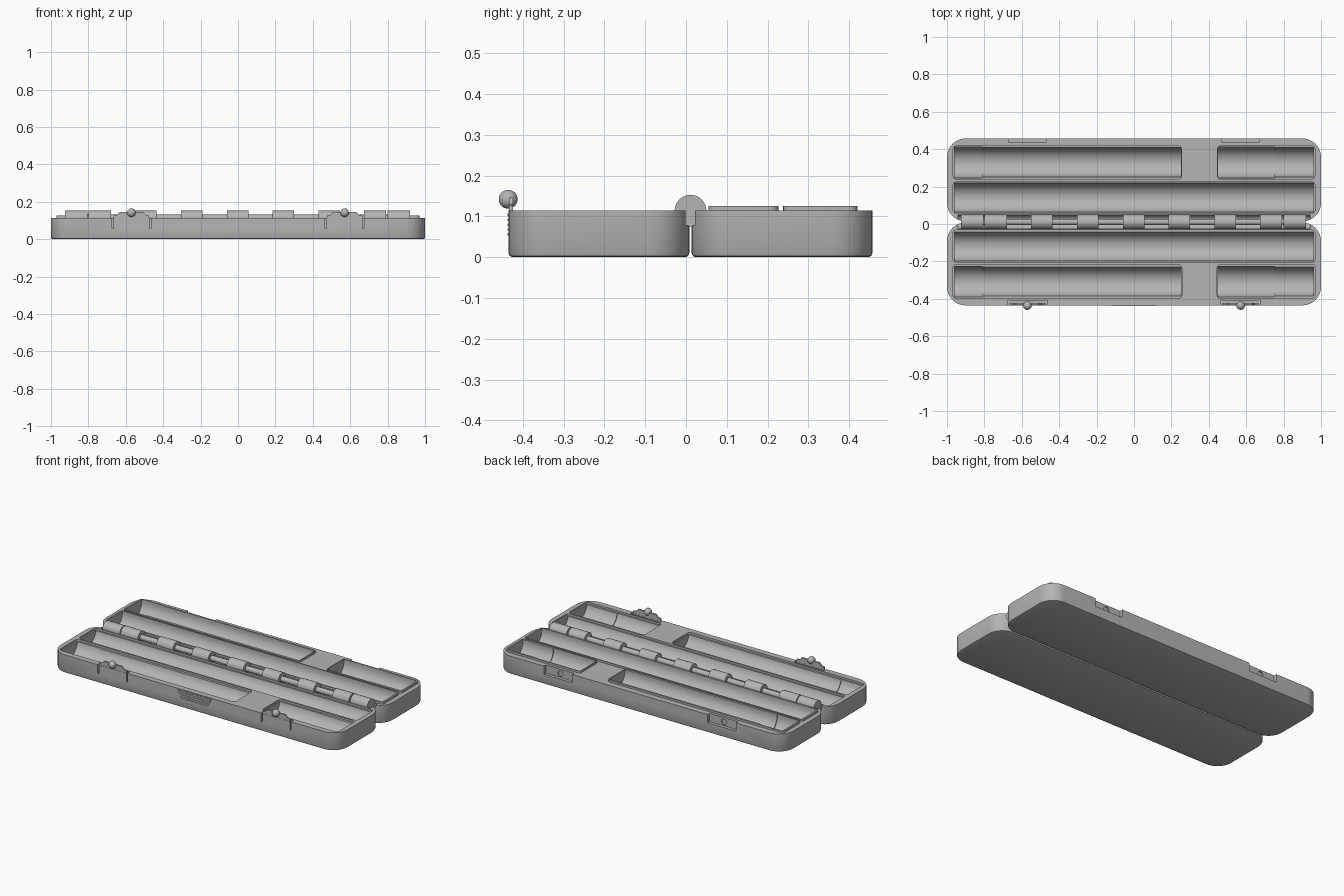
import bpy, bmesh, math
from mathutils import Matrix, Vector

if "Cube" in bpy.data.objects:
    bpy.data.objects.remove(bpy.data.objects["Cube"])

grey = bpy.data.materials.new("plain_grey")
grey.diffuse_color = (0.46, 0.46, 0.46, 1)
grey.use_nodes = True
grey.node_tree.nodes["Principled BSDF"].inputs["Base Color"].default_value = grey.diffuse_color

HINGE_Y, HINGE_Z, TOP = 0.011, 0.114, 0.114


def finish(name, bm):
    bmesh.ops.recalc_face_normals(bm, faces=bm.faces)
    me = bpy.data.meshes.new(name)
    bm.to_mesh(me)
    bm.free()
    ob = bpy.data.objects.new(name, me)
    bpy.context.collection.objects.link(ob)
    me.materials.append(grey)
    return ob


def loft(name, rings):
    """Skin a stack of equal point rings and cap both ends."""
    bm = bmesh.new()
    vs = [[bm.verts.new(p) for p in r] for r in rings]
    n = len(vs[0])
    for a, b in zip(vs, vs[1:]):
        for i in range(n):
            bm.faces.new((a[i], a[(i + 1) % n], b[(i + 1) % n], b[i]))
    bm.faces.new(vs[0][::-1])
    bm.faces.new(vs[-1])
    return finish(name, bm)


def round_rect(x0, x1, y0, y1, r, z, seg=10):
    pts = []
    for k, (cx, cy) in enumerate([(x1 - r, y1 - r), (x0 + r, y1 - r),
                                  (x0 + r, y0 + r), (x1 - r, y0 + r)]):
        for i in range(seg + 1):
            a = (k + i / seg) * math.pi / 2
            pts.append((cx + r * math.cos(a), cy + r * math.sin(a), z))
    return pts


def box(name, x0, x1, y0, y1, z0, z1):
    return loft(name, [[(x0, y0, z), (x1, y0, z), (x1, y1, z), (x0, y1, z)]
                       for z in (z0, z1)])


def cylinder(name, axis, centre, r, length, seg=32):
    bm = bmesh.new()
    rot = Vector((0, 0, 1)).rotation_difference(Vector(axis)).to_matrix().to_4x4()
    bmesh.ops.create_cone(bm, cap_ends=True, segments=seg, radius1=r, radius2=r,
                          depth=length, matrix=Matrix.Translation(centre) @ rot)
    return finish(name, bm)


def trough(x0, x1, y, r):
    """U-shaped cutter: half round below the rim, straight above."""
    prof = [(y + r * math.cos(a), TOP - r * math.sin(a))
            for a in (math.pi * i / 28 for i in range(29))]
    prof += [(y - r, 0.2), (y + r, 0.2)]
    return loft("cutter", [[(x, py, pz) for py, pz in prof] for x in (x0, x1)])


def boolean(ob, tool, op='DIFFERENCE'):
    m = ob.modifiers.new("bool", 'BOOLEAN')
    m.operation, m.object, m.solver = op, tool, 'EXACT'
    bpy.context.view_layer.objects.active = ob
    bpy.ops.object.modifier_apply(modifier=m.name)
    bpy.data.objects.remove(tool, do_unlink=True)


def smooth(ob):
    bpy.ops.object.select_all(action='DESELECT')
    ob.select_set(True)
    bpy.context.view_layer.objects.active = ob
    bpy.ops.object.shade_smooth_by_angle(angle=math.radians(30))


def tray(name, side):
    """One half of the case; side is 1 behind the hinge and -1 in front."""
    def span(a, b):
        return sorted((HINGE_Y + side * a, HINGE_Y + side * b))
    y0, y1 = span(0.003, 0.446)
    rings = [round_rect(-1 + e, 1 - e, y0 + e, y1 - e, 0.1 - e, z)
             for e, z in ((0.010, 0), (0.003, 0.003), (0, 0.010), (0, TOP))]
    ob = loft(name, rings)
    # raised lips on the back half, matching rebates in the front half
    za, zb = (0.10, 0.126) if side > 0 else (0.102, 0.2)
    for xa, xb, a, b in ((-0.97, 0.97, 0.044, 0.216), (-0.97, 0.256, 0.227, 0.409),
                         (0.444, 0.97, 0.227, 0.409)):
        ya, yb = span(a, b)
        lip = loft("lip", [round_rect(xa, xb, ya, yb, 0.02, z, 4) for z in (za, zb)])
        boolean(ob, lip, 'UNION' if side > 0 else 'DIFFERENCE')
    # round storage channels, wider at the end pockets
    for xa, xb, d, r in ((-0.96, 0.96, 0.131, 0.078), (-0.95, 0.25, 0.319, 0.078),
                         (-0.96, -0.81, 0.319, 0.083), (0.46, 0.96, 0.319, 0.078),
                         (0.45, 0.75, 0.319, 0.083)):
        boolean(ob, trough(xa, xb, HINGE_Y + side * d, r))
    # hinge clearance
    boolean(ob, cylinder("cutter", (1, 0, 0), (0, HINGE_Y, HINGE_Z), 0.037, 1.88))
    # latch openings
    for x in (-0.57, 0.57):
        if side > 0:
            boolean(ob, box("cutter", x - 0.1, x + 0.1, 0.437, 0.48, 0.062, 0.2))
            boolean(ob, cylinder("cutter", (0, 1, 0), (x, 0.437, 0.086), 0.018, 0.016, 20))
        else:
            boolean(ob, box("cutter", x - 0.1, x + 0.1, -0.423, -0.408, 0.06, 0.2))
            for s in (-0.1, 0.1):
                boolean(ob, box("cutter", x + s - 0.004, x + s + 0.004,
                                -0.46, -0.407, 0.058, 0.21))
    smooth(ob)


tray("front_tray", -1)
tray("back_tray", 1)

# Hinge knuckles and pin
for i, (a, b) in enumerate([(-0.925, -0.805), (-0.80, -0.68), (-0.55, -0.435),
                            (-0.305, -0.19), (-0.06, 0.055), (0.185, 0.30),
                            (0.43, 0.545), (0.675, 0.79), (0.80, 0.92)]):
    smooth(cylinder(f"hinge_knuckle_{i + 1}", (1, 0, 0),
                    ((a + b) / 2, HINGE_Y, HINGE_Z), 0.039, b - a))
smooth(cylinder("hinge_pin", (1, 0, 0), (0, HINGE_Y, HINGE_Z), 0.017, 1.8, 20))

# Latch tabs with ball catches
half = [(0.095, 0.105), (0.095, 0.127), (0.075, 0.131), (0.062, 0.146)]
outline = half + [(-x, z) for x, z in reversed(half)]
for side, x in (("left", -0.57), ("right", 0.57)):
    loft(f"{side}_latch_tab", [[(x + px, y, pz) for px, pz in outline]
                               for y in (-0.4335, -0.4235)])
    bm = bmesh.new()
    bmesh.ops.create_uvsphere(bm, u_segments=24, v_segments=14, radius=0.023,
                              matrix=Matrix.Translation((x, -0.436, 0.142)))
    smooth(finish(f"{side}_latch_ball", bm))

# Thumb grip ridges, narrowing downward
for i in range(5):
    z, w = 0.056 + 0.012 * i, 0.09 + 0.0075 * i
    box(f"grip_ridge_{i + 1}", -w, w, -0.438, -0.43, z - 0.003, z + 0.003)
